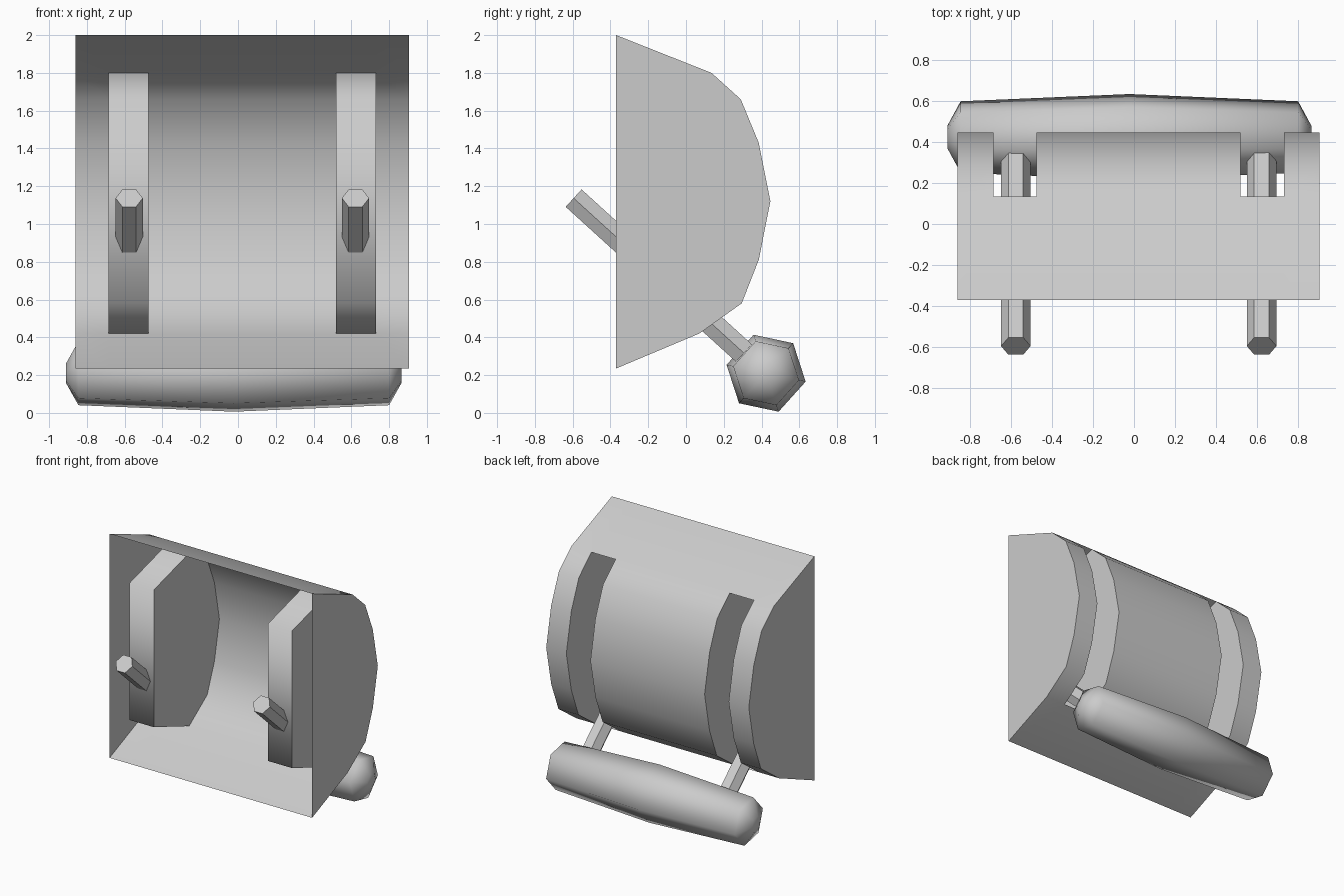
import bpy, bmesh, math
from mathutils import Vector

if "Cube" in bpy.data.objects:
    bpy.data.objects.remove(bpy.data.objects["Cube"])


def finish(name, bm, smooth=None):
    bmesh.ops.remove_doubles(bm, verts=bm.verts[:], dist=1e-5)
    bmesh.ops.recalc_face_normals(bm, faces=bm.faces[:])
    mesh = bpy.data.meshes.new(name)
    bm.to_mesh(mesh)
    bm.free()
    ob = bpy.data.objects.new(name, mesh)
    bpy.context.collection.objects.link(ob)
    if smooth:
        bpy.ops.object.select_all(action='DESELECT')
        bpy.context.view_layer.objects.active = ob
        ob.select_set(True)
        bpy.ops.object.shade_smooth_by_angle(angle=math.radians(smooth))
    return ob


def lathe_rings(bm, rings):
    # join successive vertex rings and cap both ends
    loops = [[bm.verts.new(p) for p in r] for r in rings]
    n = len(loops[0])
    for a, b in zip(loops, loops[1:]):
        for i in range(n):
            j = (i + 1) % n
            bm.faces.new((a[i], a[j], b[j], b[i]))
    bm.faces.new(loops[0])
    bm.faces.new(loops[-1])


# Housing: open-fronted curved shell with two deep channels
profile = [(-0.37, 2.0), (0.135, 1.8), (0.29, 1.66), (0.385, 1.43),
           (0.447, 1.12), (0.385, 0.81), (0.295, 0.58), (0.07, 0.42),
           (-0.37, 0.235)]
channel = [profile[1], (-0.37, 1.66), (-0.37, 0.58), profile[7]]
xs = [-0.86, -0.685, -0.475, 0.52, 0.73, 0.905]

bm = bmesh.new()


def face(points):
    bm.faces.new([bm.verts.new(p) for p in points])


def strip(path, x0, x1):
    for (y0, z0), (y1, z1) in zip(path, path[1:]):
        face([(x0, y0, z0), (x1, y0, z0), (x1, y1, z1), (x0, y1, z1)])


for i, (x0, x1) in enumerate(zip(xs, xs[1:])):
    if i % 2:
        strip(profile[:2], x0, x1)
        strip(channel, x0, x1)
        strip(profile[7:], x0, x1)
        for x in (x0, x1):
            face([(x, y, z) for y, z in profile[1:8] + channel[2:0:-1]])
    else:
        strip(profile, x0, x1)
for x in (xs[0], xs[-1]):
    face([(x, y, z) for y, z in profile])
finish("housing", bm, 80)

# Handle grip: tapered six-sided bar along x
grip_y, grip_z = 0.424, 0.21
bm = bmesh.new()
rings = []
for x, r in [(-0.91, 0.055), (-0.845, 0.178), (-0.022, 0.214),
             (0.80, 0.178), (0.865, 0.055)]:
    rings.append([(x, grip_y + r * math.cos(math.radians(60 * k - 12)),
                   grip_z + r * math.sin(math.radians(60 * k - 12)))
                  for k in range(6)])
lathe_rings(bm, rings)
finish("handle_grip", bm, 80)

# Lever rods: hexagonal bars through the channels
start = Vector((0, -0.595, 1.137))
end = Vector((0, grip_y, grip_z))
side = Vector((1, 0, 0))
up = side.cross((end - start).normalized())
for name, cx in (("lever_rod_left", -0.576), ("lever_rod_right", 0.622)):
    bm = bmesh.new()
    lathe_rings(bm, [[c + side * (cx + 0.072 * math.cos(k * math.pi / 3))
                      + up * 0.072 * math.sin(k * math.pi / 3)
                      for k in range(6)] for c in (start, end)])
    finish(name, bm)
